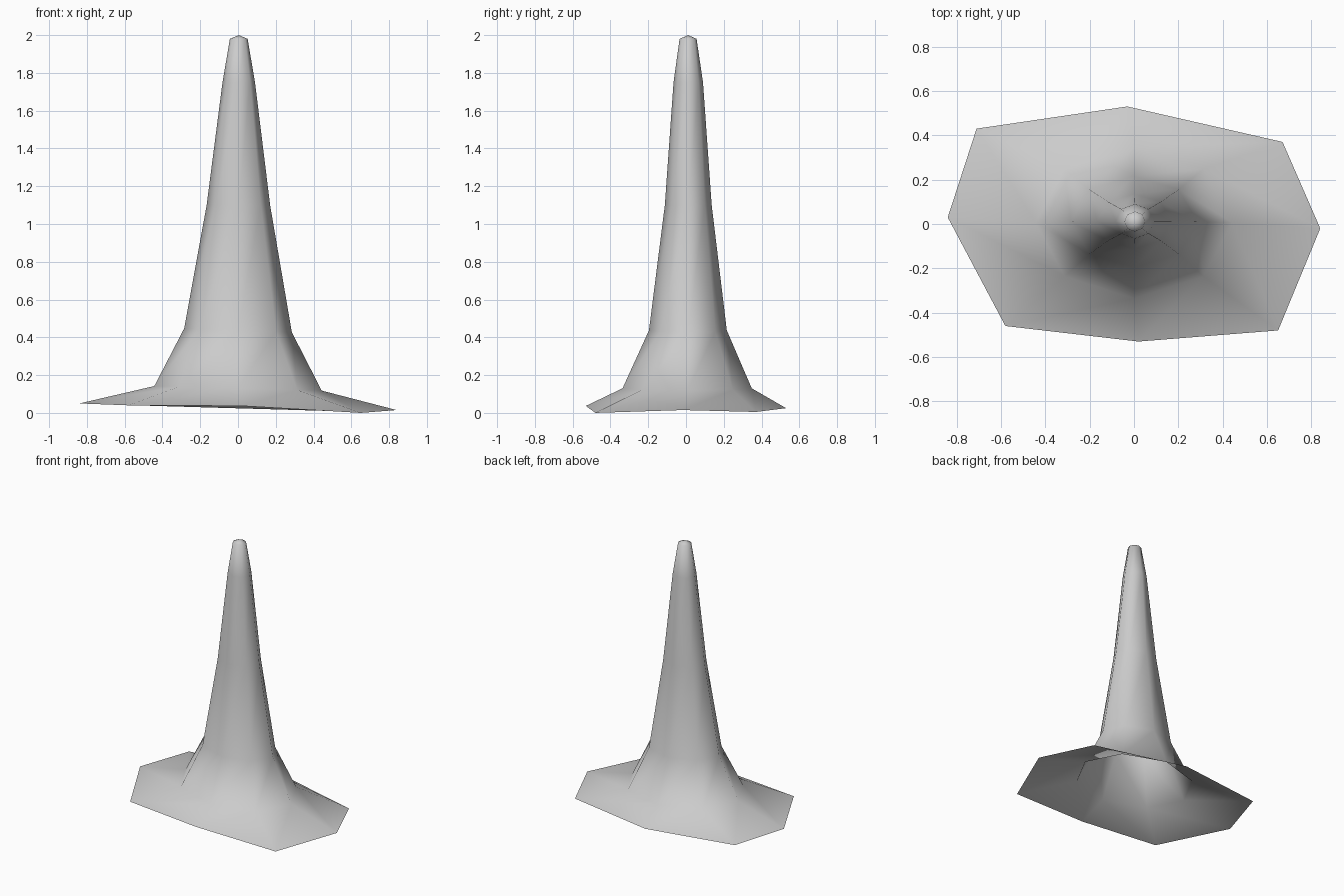
import bpy, bmesh, math

cube = bpy.data.objects.get("Cube")
if cube:
    bpy.data.objects.remove(cube)

mat = bpy.data.materials.new("pale grey")
mat.use_nodes = True
grey = (0.6, 0.6, 0.6, 1)
mat.diffuse_color = grey
mat.node_tree.nodes["Principled BSDF"].inputs["Base Color"].default_value = grey

SIDES = 8
# Irregular foot outline, counter-clockwise from +x
foot = [(0.84, -0.02, 0.015), (0.67, 0.37, 0.005), (-0.03, 0.53, 0.025),
        (-0.71, 0.43, 0.045), (-0.84, 0.03, 0.05), (-0.58, -0.46, 0.04),
        (0.02, -0.53, 0.037), (0.65, -0.48, 0.0)]
# Spire rings: x centre, y centre, x radius, y radius, height, tilt along x
rings = [(0.0, 0.006, 0.443, 0.342, 0.13, -0.012),
         (0.0, 0.01, 0.285, 0.206, 0.437, -0.01),
         (0.002, 0.012, 0.168, 0.124, 1.1, 0),
         (0.004, 0.012, 0.086, 0.078, 1.75, 0),
         (0.004, 0.011, 0.047, 0.045, 1.98, 0)]

bm = bmesh.new()


def ring(cx, cy, rx, ry, z, tilt):
    angles = [math.tau * i / SIDES for i in range(SIDES)]
    return [bm.verts.new((cx + rx * math.cos(a), cy + ry * math.sin(a),
                          z + tilt * math.cos(a))) for a in angles]


# Open-bottomed loft from foot to tip
loops = [[bm.verts.new(p) for p in foot]] + [ring(*r) for r in rings]
for low, high in zip(loops, loops[1:]):
    for i in range(SIDES):
        j = (i + 1) % SIDES
        bm.faces.new((low[i], low[j], high[j], high[i]))

# Shallow pointed cap
tip = bm.verts.new((0.004, 0.011, 2.0))
for i in range(SIDES):
    bm.faces.new((loops[-1][i], loops[-1][(i + 1) % SIDES], tip))

for f in bm.faces:
    f.smooth = True
mesh = bpy.data.meshes.new("spire")
bm.to_mesh(mesh)
bm.free()
mesh.materials.append(mat)
spire = bpy.data.objects.new("spire", mesh)
bpy.context.collection.objects.link(spire)
